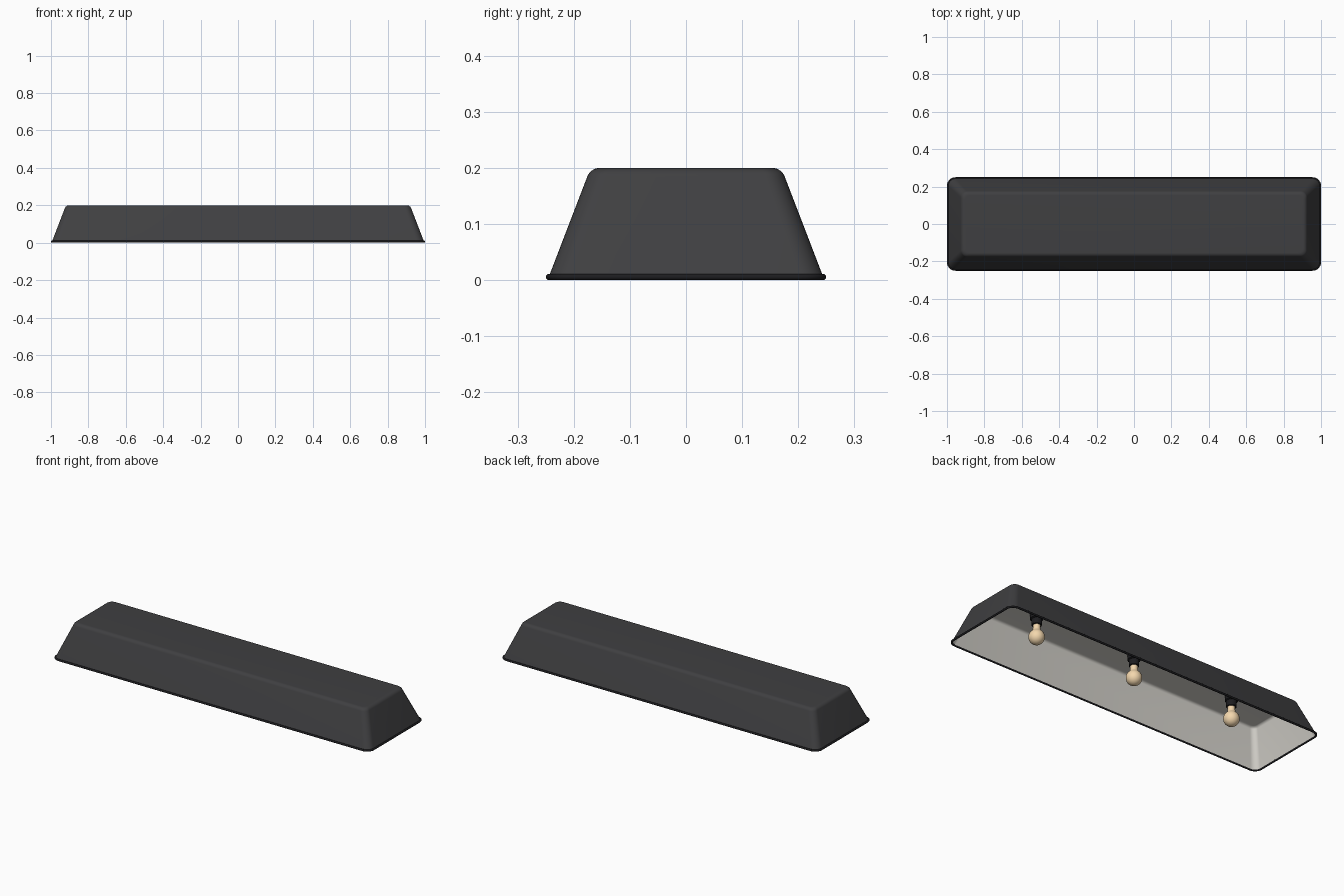
import bpy, bmesh, math

if "Cube" in bpy.data.objects:
    bpy.data.objects.remove(bpy.data.objects["Cube"])

def material(name, rgb):
    m = bpy.data.materials.new(name)
    m.diffuse_color = (*rgb, 1)
    m.use_nodes = True
    m.node_tree.nodes["Principled BSDF"].inputs["Base Color"].default_value = m.diffuse_color
    return m

BLACK = material("dark_metal", (0.05, 0.05, 0.053))
TRIM = material("black_trim", (0.012, 0.012, 0.014))
WHITE = material("pale_lining", (0.72, 0.70, 0.65))
GLASS = material("warm_glass", (0.9, 0.68, 0.42))

def rounded_rect(hx, hy, r, z, n=8):
    pts = []
    for k, (sx, sy) in enumerate([(1, 1), (-1, 1), (-1, -1), (1, -1)]):
        for i in range(n + 1):
            a = math.pi / 2 * (k + i / n)
            pts.append((sx * (hx - r) + r * math.cos(a),
                        sy * (hy - r) + r * math.sin(a), z))
    return pts

def circle(x, r, z, n=32):
    return [(x + r * math.cos(2 * math.pi * i / n),
             r * math.sin(2 * math.pi * i / n), z) for i in range(n)]

def loft(name, rings, mat, cap_start=False, cap_end=False, closed=False, flip=False):
    bm = bmesh.new()
    vs = [[bm.verts.new(p) for p in ring] for ring in rings]
    n = len(vs[0])
    pairs = list(zip(vs, vs[1:])) + ([(vs[-1], vs[0])] if closed else [])
    for a, b in pairs:
        for i in range(n):
            j = (i + 1) % n
            bm.faces.new((a[i], a[j], b[j], b[i]))
    if cap_start:
        bm.faces.new(vs[0][::-1])
    if cap_end:
        bm.faces.new(vs[-1])
    if flip:
        bmesh.ops.reverse_faces(bm, faces=bm.faces[:])
    me = bpy.data.meshes.new(name)
    bm.to_mesh(me)
    bm.free()
    me.materials.append(mat)
    ob = bpy.data.objects.new(name, me)
    bpy.context.collection.objects.link(ob)
    bpy.ops.object.select_all(action='DESELECT')
    ob.select_set(True)
    bpy.context.view_layer.objects.active = ob
    bpy.ops.object.shade_smooth_by_angle(angle=math.radians(40))
    return ob

# Tapered shade: straight walls, then a rounded edge into the flat top
def shade_rings(t):
    tilt = math.radians(21)
    rad = 0.024 - t
    cy, cz = 0.1535, 0.176
    rings = [rounded_rect(0.9945 - t, 0.2445 - t, 0.04 - t, 0.006)]
    for i in range(9):
        a = tilt + (math.pi / 2 - tilt) * i / 8
        y = cy + rad * math.cos(a)
        rings.append(rounded_rect(y + 0.75, y, 0.034 - t - 0.008 * i / 8,
                                  cz + rad * math.sin(a)))
    return rings

loft("shade_shell", shade_rings(0), BLACK, cap_end=True)
loft("shade_lining", shade_rings(0.006), WHITE, cap_end=True, flip=True)

# Rolled bead around the open bottom edge
bead = []
for i in range(12):
    a = 2 * math.pi * i / 12
    d = 0.0055 * math.cos(a)
    bead.append(rounded_rect(0.9945 + d, 0.2445 + d, 0.04 + d, 0.0055 + 0.0055 * math.sin(a)))
loft("rim_bead", bead, TRIM, closed=True)

# Three sockets with globe bulbs hanging inside
socket = [(0.024, 0.132), (0.026, 0.134), (0.026, 0.165), (0.033, 0.168), (0.033, 0.195)]
R, CZ = 0.041, 0.066
globe = [(R * math.sin(a), CZ - R * math.cos(a))
         for a in (math.radians(2 + 143 * i / 14) for i in range(15))]
neck = [(0.020, 0.107), (0.019, 0.116), (0.019, 0.136)]
for k, x in enumerate((-0.63, 0, 0.63), 1):
    loft(f"socket_{k}", [circle(x, r, z) for r, z in socket], TRIM, True, True)
    loft(f"bulb_{k}", [circle(x, r, z) for r, z in globe + neck], GLASS, True, True)
